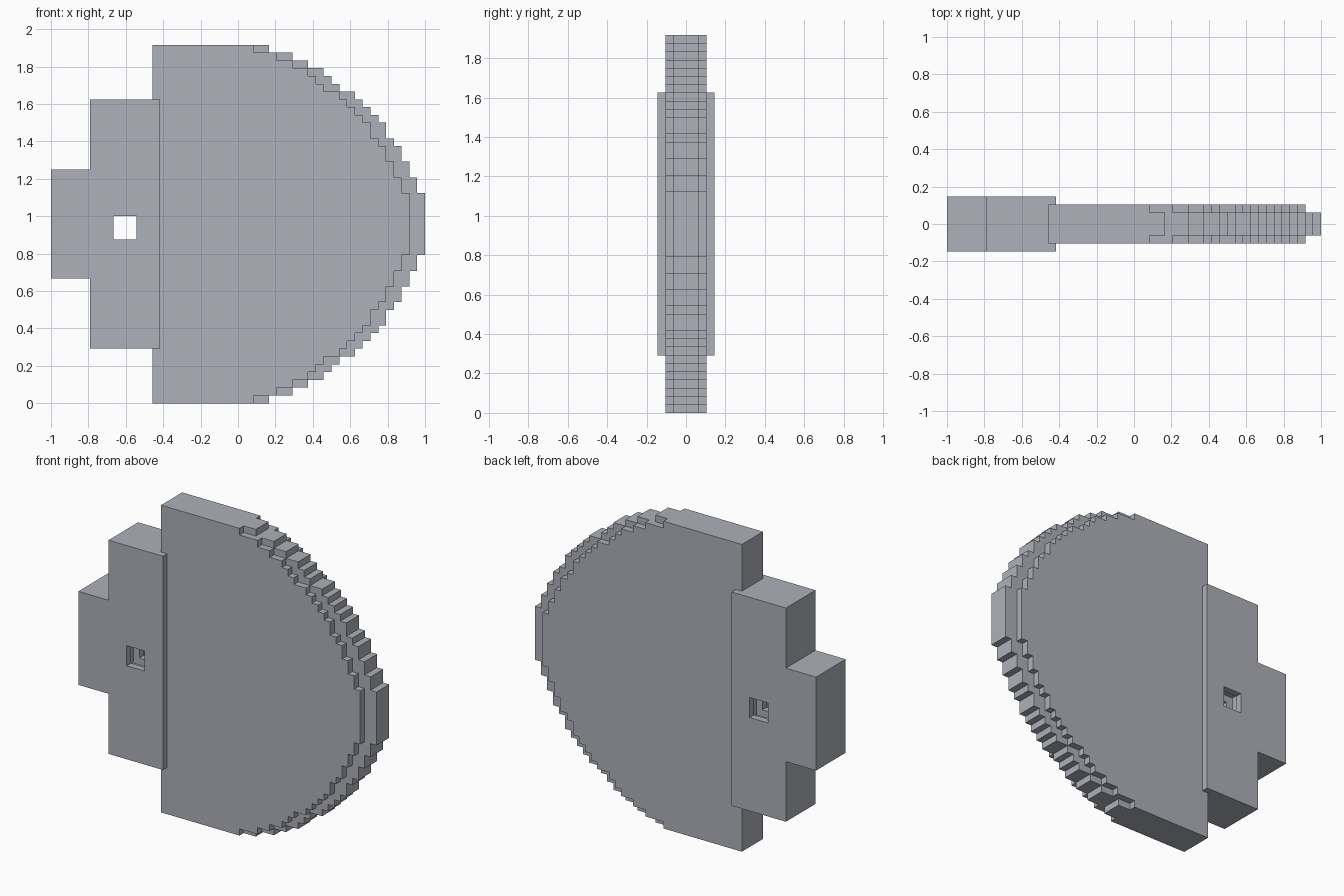
import bpy
import bmesh

U = 1 / 24      # one block of the stepped grid
MID = 23        # height of the mirror plane, in blocks

cube = bpy.data.objects.get("Cube")
if cube:
    bpy.data.objects.remove(cube, do_unlink=True)

grey = bpy.data.materials.new("plain grey")
grey.use_nodes = True
colour = (0.42, 0.44, 0.49, 1)
grey.diffuse_color = colour
grey.node_tree.nodes["Principled BSDF"].inputs["Base Color"].default_value = colour


def slab(name, outline, half_depth, y=0):
    """Extrude an (x, z) outline, given in blocks, along the depth."""
    bm = bmesh.new()
    face = bm.faces.new([bm.verts.new((x * U, (y - half_depth) * U, z * U))
                         for x, z in outline])
    new = bmesh.ops.extrude_face_region(bm, geom=[face])["geom"]
    bmesh.ops.translate(bm, vec=(0, 2 * half_depth * U, 0),
                        verts=[v for v in new if isinstance(v, bmesh.types.BMVert)])
    bmesh.ops.recalc_face_normals(bm, faces=bm.faces)
    mesh = bpy.data.meshes.new(name)
    bm.to_mesh(mesh)
    bm.free()
    mesh.materials.append(grey)
    obj = bpy.data.objects.new(name, mesh)
    bpy.context.collection.objects.link(obj)
    return obj


def mirrored(half):
    """Complete an outline whose upper half is (x, height above the middle)."""
    return ([(x, MID + h) for x, h in half]
            + [(x, MID - h) for x, h in reversed(half)])


def rect(x0, x1, z0, z1):
    return [(x0, z0), (x1, z0), (x1, z1), (x0, z1)]


def cut(target, outline, half_depth, y=0):
    cutter = slab("cutter", outline, half_depth, y)
    cutter.hide_render = True
    mod = target.modifiers.new("cut", "BOOLEAN")
    mod.operation = "DIFFERENCE"
    mod.solver = "EXACT"
    mod.object = cutter
    with bpy.context.temp_override(object=target, active_object=target):
        bpy.ops.object.modifier_apply(modifier=mod.name)
    bpy.data.objects.remove(cutter, do_unlink=True)


# Stepped curve: (reach in x, top of the step above the middle)
STEPS = [(4, 23), (7, 22), (9, 21), (11, 20), (12, 19), (13, 18), (15, 17), (16, 16),
         (17, 15), (18, 14), (19, 13), (20, 11), (21, 10), (22, 8), (23, 6), (24, 4)]


def blade_outline(inset):
    half = [(-11, MID)]
    for i, (x, h) in enumerate(STEPS):
        if i:
            half.append((STEPS[i - 1][0] - inset, h))
        half.append((x - inset, h))
    return mirrored(half)


# Half-round blade with a thinner rim standing proud of its edge
slab("blade", blade_outline(2), 2.5)
slab("blade_rim", blade_outline(0), 1.5)

# Handle block with a narrower grip end
handle = slab("handle", mirrored([(-24, 7), (-19, 7), (-19, 16), (-10, 16)]), 3.5)

# Square through hole, widened in two pockets behind the outer walls
cut(handle, rect(-16, -13, 21, 24), 5)
for side in (-1, 1):
    cut(handle, rect(-17, -12, 20, 25), 1, side * 1.5)
